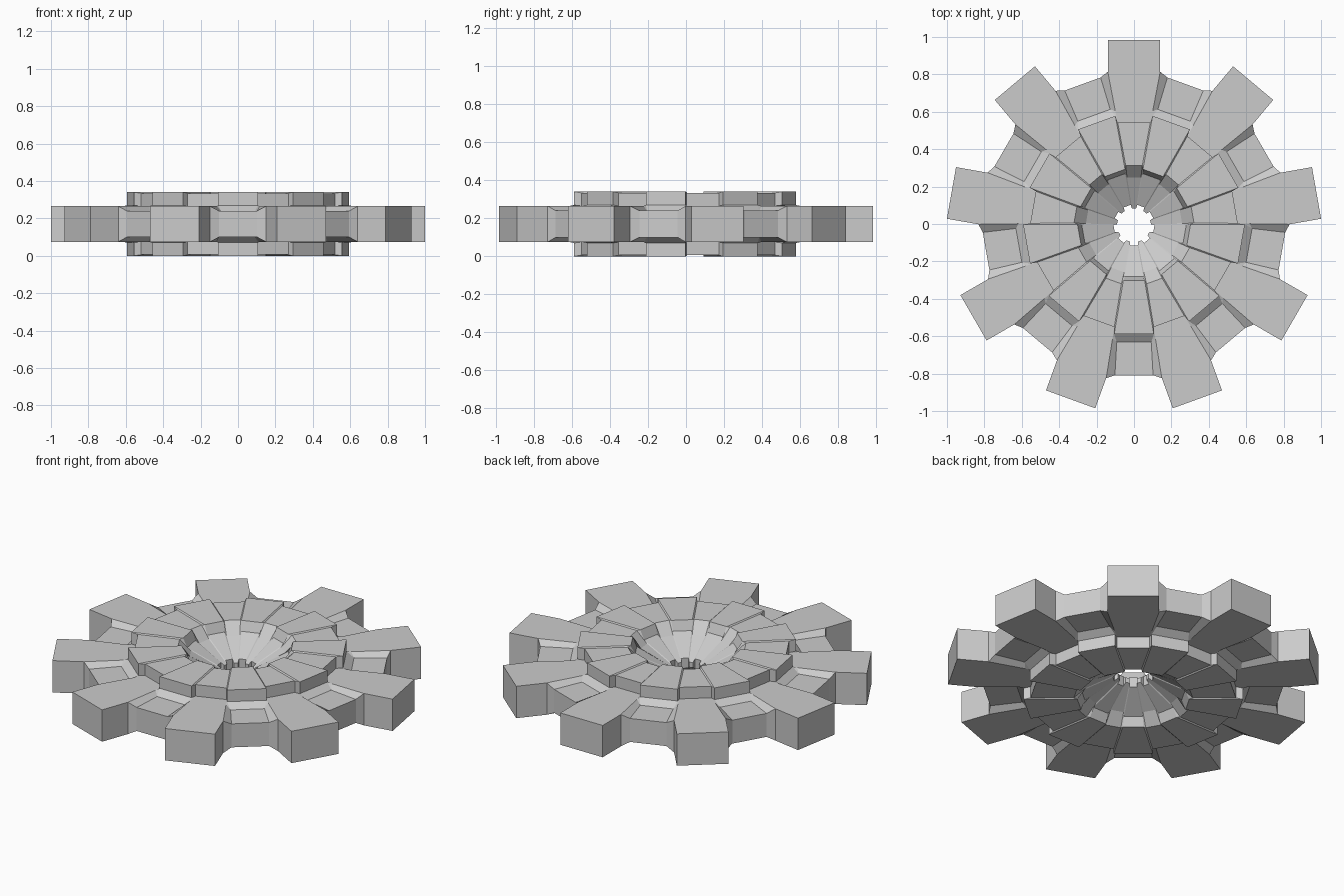
import bpy, bmesh, math

if "Cube" in bpy.data.objects:
    bpy.data.objects.remove(bpy.data.objects["Cube"])

N = 9            # teeth
MID = 0.17       # mirror plane height
TIP = 0.991      # tooth tip radius
Y_OFF = -0.006   # centres the odd-toothed outline on y

# Top-half edge profiles (half width, radius, z), outside to bore
TOOTH = [(.14, .82, .265), (.10, .61, .265), (.087, .548, .265), (.087, .548, .334),
         (.044, .318, .334), (.037, .255, .272), (.011, .09, .185)]
GAP = [(.102, .803, .24), (.092, .625, .24), (.106, .583, .27), (.106, .583, .34),
       (.057, .297, .34), (.05, .275, .285), (.020, .108, .20)]


def full_loop(profile):
    return profile + [(t, r, 2 * MID - z) for t, r, z in reversed(profile)]


bm = bmesh.new()


def vert(p, angle, side):
    t, r, z = p
    c, s = math.cos(angle), math.sin(angle)
    return bm.verts.new((r * c - side * t * s, r * s + side * t * c + Y_OFF, z))


# Columns around the wheel: both edges of every tooth and gap sector
columns = []
for i in range(2 * N):
    a = math.pi / 2 + i * math.pi / N
    loop = full_loop(TOOTH if i % 2 == 0 else GAP)
    for side in (-1, 1):
        columns.append([vert(p, a, side) for p in loop])

count = len(columns[0])
for c, col in enumerate(columns):
    nxt = columns[(c + 1) % len(columns)]
    for j in range(count):
        k = (j + 1) % count
        if c % 4 == 0 and k == 0:
            continue                      # left open for the tooth block
        bm.faces.new((col[j], nxt[j], nxt[k], col[k]))

# Tooth blocks, extending each open sector to the tip
for i in range(N):
    a = math.pi / 2 + i * 2 * math.pi / N
    lo, hi = columns[4 * i], columns[4 * i + 1]
    root = [lo[0], hi[0], hi[-1], lo[-1]]
    tip = [vert((.14, TIP, z), a, s)
           for s, z in ((-1, .265), (1, .265), (1, .075), (-1, .075))]
    for j in range(4):
        k = (j + 1) % 4
        bm.faces.new((root[j], root[k], tip[k], tip[j]))
    bm.faces.new(tip)

bmesh.ops.recalc_face_normals(bm, faces=bm.faces)
mesh = bpy.data.meshes.new("gear_wheel")
bm.to_mesh(mesh)
bm.free()
gear = bpy.data.objects.new("gear_wheel", mesh)
bpy.context.collection.objects.link(gear)
